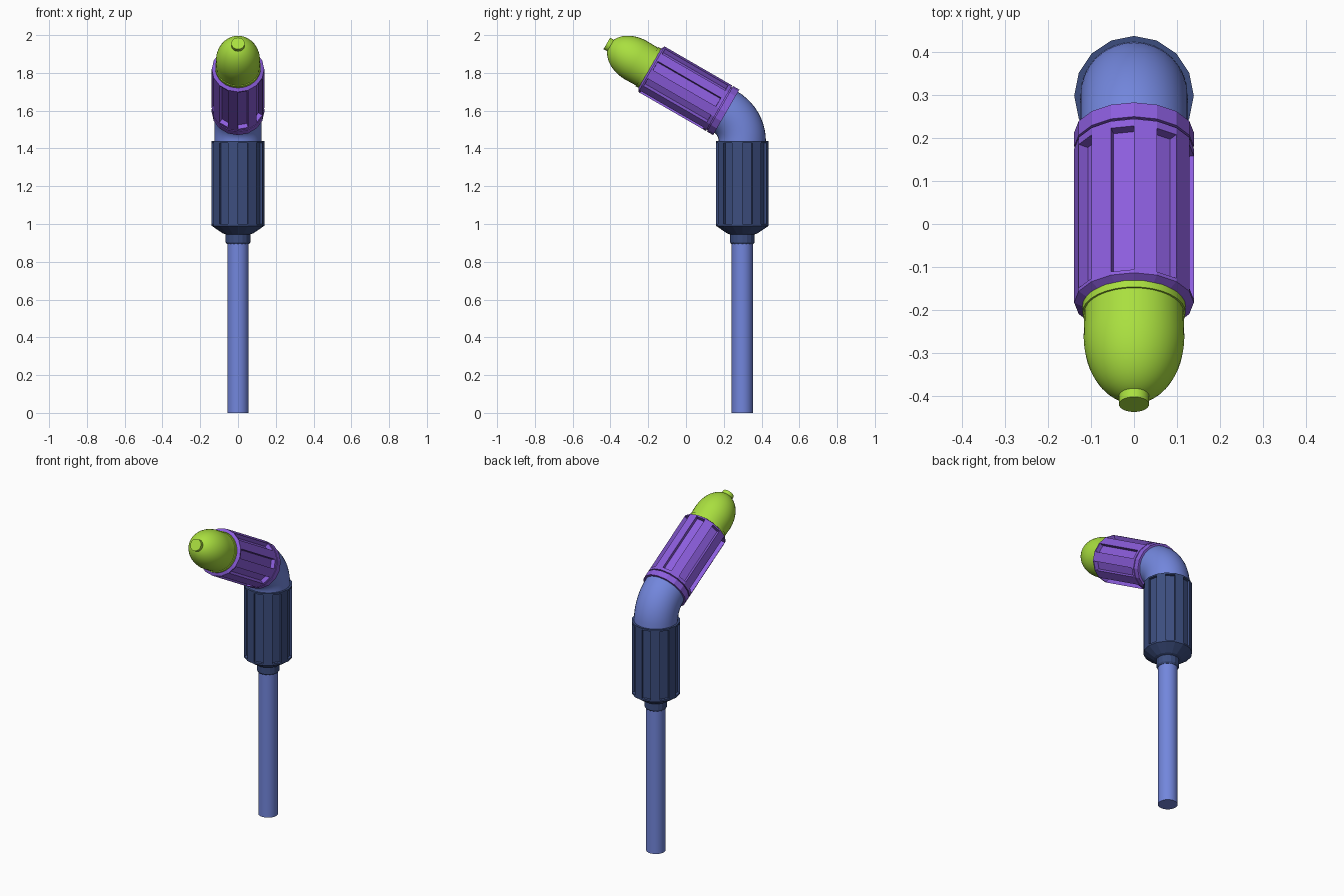
import bpy, bmesh
from math import pi, cos, sin, radians
from mathutils import Matrix, Vector

if "Cube" in bpy.data.objects:
    bpy.data.objects.remove(bpy.data.objects["Cube"])


def material(name, rgb):
    m = bpy.data.materials.new(name)
    m.diffuse_color = (*rgb, 1)
    m.use_nodes = True
    m.node_tree.nodes["Principled BSDF"].inputs["Base Color"].default_value = m.diffuse_color
    return m


BLUE = material("blue", (0.17, 0.24, 0.72))
NAVY = material("navy", (0.045, 0.075, 0.21))
PURPLE = material("purple", (0.26, 0.11, 0.72))
GREEN = material("green", (0.40, 0.74, 0.05))


def finish(bm, name, mat, matrix, smooth):
    bmesh.ops.recalc_face_normals(bm, faces=bm.faces)
    me = bpy.data.meshes.new(name)
    bm.to_mesh(me)
    bm.free()
    me.materials.append(mat)
    ob = bpy.data.objects.new(name, me)
    ob.matrix_world = matrix
    bpy.context.collection.objects.link(ob)
    if smooth:
        bpy.ops.object.select_all(action='DESELECT')
        ob.select_set(True)
        bpy.context.view_layer.objects.active = ob
        bpy.ops.object.shade_smooth_by_angle(angle=radians(35))


def lathe(name, profile, mat, matrix, sides=32, smooth=True, flute=None):
    """Revolve (radius, height) pairs; flute = (band index, depth) sinks every other face."""
    bm = bmesh.new()
    rings = [[bm.verts.new((r * cos(2 * pi * i / sides), r * sin(2 * pi * i / sides), h))
              for i in range(sides)] for r, h in profile]
    sunk = []
    for k in range(len(rings) - 1):
        a, b = rings[k], rings[k + 1]
        for i in range(sides):
            j = (i + 1) % sides
            f = bm.faces.new((a[i], a[j], b[j], b[i]))
            if flute and k == flute[0] and i % 2 == 0:
                sunk.append(f)
    bm.faces.new(rings[0][::-1])
    bm.faces.new(rings[-1])
    if sunk:
        bm.normal_update()
        bmesh.ops.inset_individual(bm, faces=sunk, thickness=0.001, depth=-flute[1])
    finish(bm, name, mat, matrix, smooth)


# Upright parts share the stem axis; the head parts share an axis tilted 60 degrees
STEM_Y = 0.298
stem = Matrix.Translation((0, STEM_Y, 0))
head = Matrix.Translation((0, 0.213, 1.591)) @ Matrix.Rotation(radians(60), 4, 'X')

# Thin stem
lathe("stem", [(0.056, 0), (0.056, 0.92)], BLUE, stem)

# Collar and fluted lower grip
lathe("stem_collar", [(0.058, 0.893), (0.065, 0.903), (0.065, 0.955)], NAVY, stem, 16, False)
lathe("lower_grip", [(0.065, 0.945), (0.08, 0.95), (0.139, 0.99), (0.139, 1.0), (0.139, 1.43),
                     (0.139, 1.44)], NAVY, stem, 16, False, (3, 0.015))

# Bent elbow: a disc spun through 60 degrees
R = 0.18
bm = bmesh.new()
c = bmesh.ops.create_circle(bm, cap_ends=True, segments=32, radius=0.125,
                            matrix=Matrix.Translation((0, STEM_Y, 1.438)))
bmesh.ops.spin(bm, geom=bm.faces[:] + bm.edges[:] + bm.verts[:], cent=(0, STEM_Y - R, 1.438),
               axis=(1, 0, 0), angle=radians(60), steps=10)
finish(bm, "elbow", BLUE, Matrix(), True)

# Upper grip: ring, narrow neck, fluted sleeve
lathe("upper_ring", [(0.139, 0), (0.139, 0.038)], PURPLE, head, 16, False)
lathe("upper_neck", [(0.13, 0.03), (0.13, 0.05)], PURPLE, head, 16, False)
lathe("upper_grip", [(0.139, 0.044), (0.139, 0.063), (0.139, 0.448), (0.139, 0.457),
                     (0.115, 0.470)], PURPLE, head, 16, False, (1, 0.025))

# Domed tip with rim and nub
lathe("tip_rim", [(0.12, 0.46), (0.12, 0.484)], GREEN, head)
dome = [(0.115, 0.46)] + [(0.117 * cos(a), 0.55 + 0.165 * sin(a))
                          for a in (radians(80 * i / 12) for i in range(13))]
lathe("tip_dome", dome, GREEN, head)
lathe("tip_nub", [(0.035, 0.69), (0.035, 0.73)], GREEN, head)
